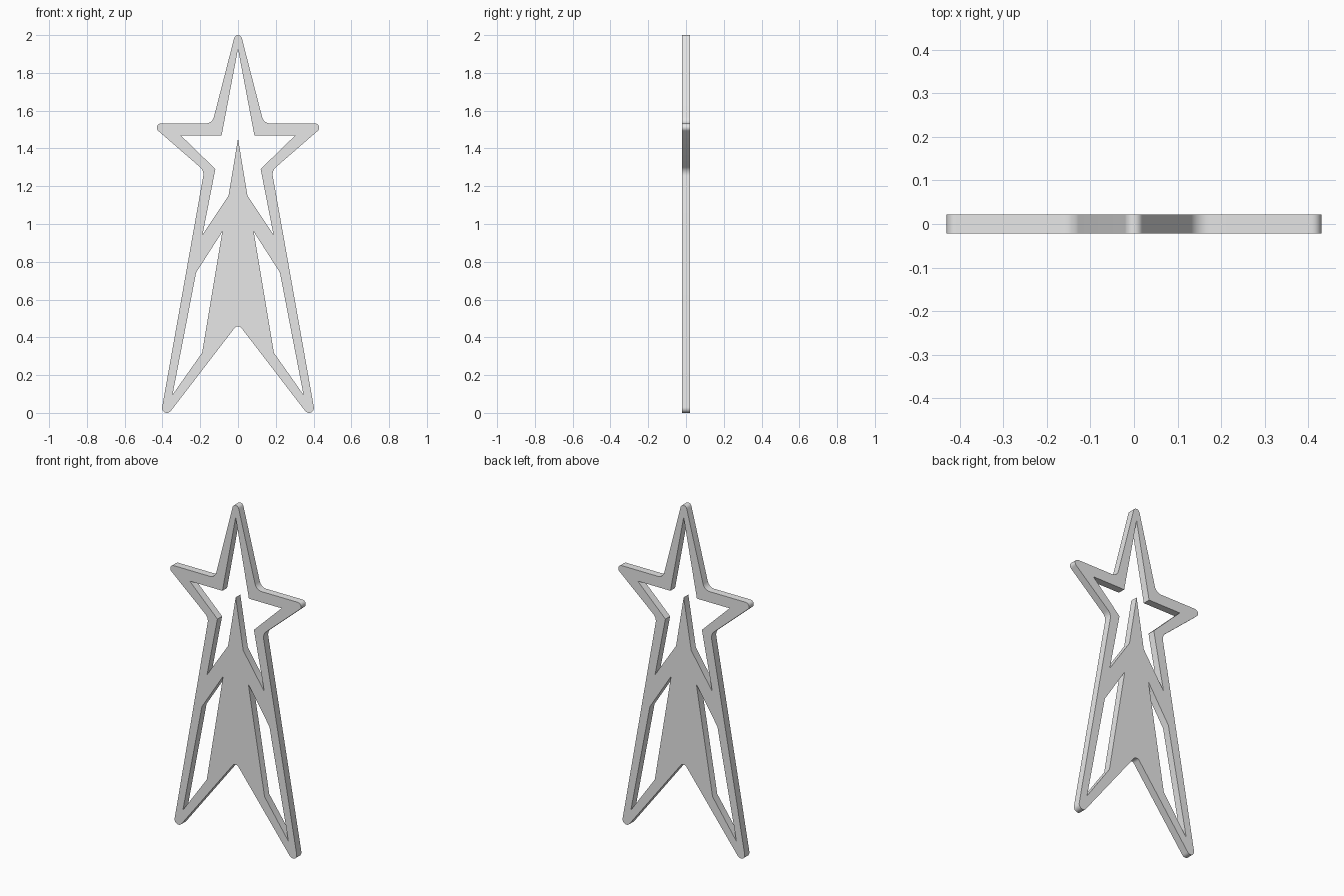
import bpy
import bmesh
import math
from mathutils import Vector

cube = bpy.data.objects.get("Cube")
if cube:
    bpy.data.objects.remove(cube, do_unlink=True)

THICKNESS = 0.044


def fillet(corners, steps=8):
    """Round each corner (x, z, radius) of a closed outline; radius 0 stays sharp."""
    result = []
    for i, (x, z, r) in enumerate(corners):
        p = Vector((x, z))
        if r == 0:
            result.append(p)
            continue
        a = (Vector(corners[i - 1][:2]) - p).normalized()
        b = (Vector(corners[(i + 1) % len(corners)][:2]) - p).normalized()
        half = a.angle(b) / 2
        centre = p + (a + b).normalized() * r / math.sin(half)
        start = p + a * r / math.tan(half) - centre
        end = p + b * r / math.tan(half) - centre
        sweep = math.pi - 2 * half
        for k in range(steps + 1):
            t = k / steps
            arc = (start * math.sin((1 - t) * sweep) + end * math.sin(t * sweep)) / math.sin(sweep)
            result.append(centre + arc)
    return result


def mirrored(half):
    """Complete a right-hand outline that starts and ends on the centre line."""
    return half + [(-x, z, r) for x, z, r in reversed(half[1:-1])]


# Rounded outer silhouette: tip, armpit, arm, waist, foot, crotch
outline = mirrored([
    (0, 2.063, 0.0209), (0.1365, 1.532, 0.045), (0.467, 1.532, 0.022),
    (0.179, 1.282, 0.05), (0.420, -0.0733, 0.0257), (0, 0.473, 0.023),
])

# Sharp star-shaped upper opening, with the spire rising into it
star_opening = mirrored([
    (0, 1.928, 0), (0.087, 1.468, 0), (0.302, 1.468, 0), (0.12, 1.291, 0),
    (0.188, 0.943, 0), (0.05, 1.15, 0), (0, 1.452, 0),
])

# Slim opening in each leg
leg_opening = [(0.083, 0.96, 0), (0.222, 0.743, 0), (0.347, 0.095, 0), (0.19, 0.318, 0)]
other_leg_opening = [(-x, z, r) for x, z, r in leg_opening]

# Filled flat curve with openings, extruded to the plate thickness
curve = bpy.data.curves.new("star_plate", "CURVE")
curve.dimensions = "2D"
curve.fill_mode = "BOTH"
curve.extrude = THICKNESS / 2
for loop in (outline, star_opening, leg_opening, other_leg_opening):
    points = fillet(loop)
    spline = curve.splines.new("POLY")
    spline.points.add(len(points) - 1)
    for point, co in zip(spline.points, points):
        point.co = (co.x, co.y, 0, 1)
    spline.use_cyclic_u = True

plate = bpy.data.objects.new("star_plate", curve)
bpy.context.collection.objects.link(plate)
plate.rotation_euler.x = math.radians(90)
bpy.ops.object.select_all(action="DESELECT")
plate.select_set(True)
bpy.context.view_layer.objects.active = plate
bpy.ops.object.convert(target="MESH")
bpy.ops.object.transform_apply(location=False, rotation=True, scale=False)

# Weld the caps to the walls
bm = bmesh.new()
bm.from_mesh(plate.data)
bmesh.ops.remove_doubles(bm, verts=bm.verts, dist=0.0001)
bmesh.ops.recalc_face_normals(bm, faces=bm.faces)
bm.to_mesh(plate.data)
bm.free()
bpy.ops.object.shade_smooth_by_angle(angle=math.radians(30))

# Plain grey
grey = bpy.data.materials.new("light_grey")
grey.use_nodes = True
colour = (0.8, 0.8, 0.8, 1)
grey.diffuse_color = colour
grey.node_tree.nodes["Principled BSDF"].inputs["Base Color"].default_value = colour
plate.data.materials.clear()
plate.data.materials.append(grey)
